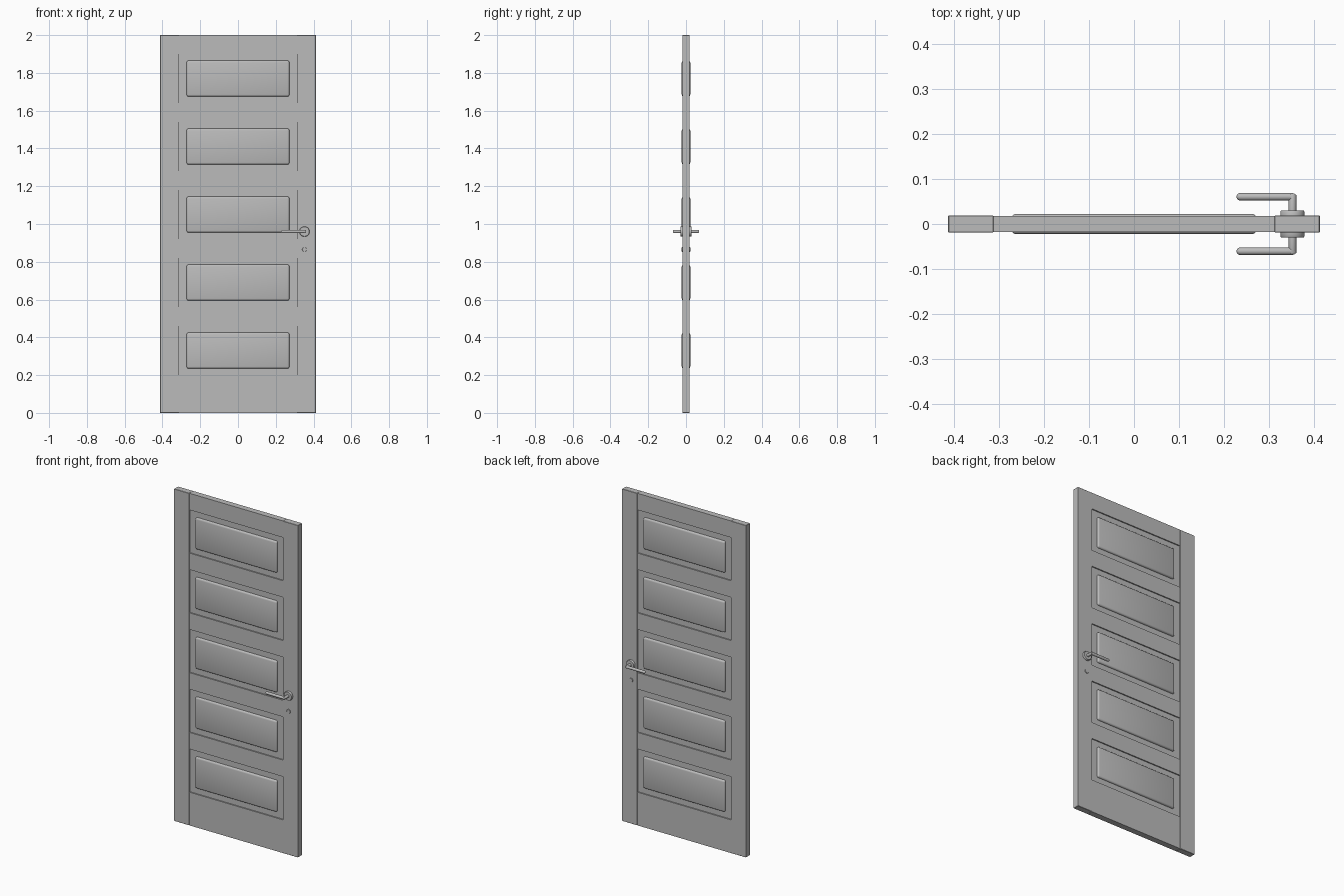
import bpy, bmesh, math
from mathutils import Matrix, Vector

if "Cube" in bpy.data.objects:
    bpy.data.objects.remove(bpy.data.objects["Cube"])

paint = bpy.data.materials.new("plain_grey")
paint.diffuse_color = (0.5, 0.5, 0.5, 1)
paint.use_nodes = True
paint.node_tree.nodes["Principled BSDF"].inputs["Base Color"].default_value = paint.diffuse_color


def finish(name, bm, bevel=0.0, segments=2):
    mesh = bpy.data.meshes.new(name)
    if bevel:
        bmesh.ops.bevel(bm, geom=bm.edges[:], offset=bevel, segments=segments,
                        profile=0.5, affect='EDGES')
    bm.normal_update()
    bm.to_mesh(mesh)
    bm.free()
    ob = bpy.data.objects.new(name, mesh)
    bpy.context.collection.objects.link(ob)
    mesh.materials.append(paint)
    bpy.context.view_layer.objects.active = ob
    ob.select_set(True)
    bpy.ops.object.shade_smooth_by_angle(angle=math.radians(35))
    ob.select_set(False)
    return ob


def box(name, x0, x1, y0, y1, z0, z1, bevel=0.0, segments=2):
    bm = bmesh.new()
    m = (Matrix.Translation(((x0 + x1) / 2, (y0 + y1) / 2, (z0 + z1) / 2))
         @ Matrix.Diagonal((x1 - x0, y1 - y0, z1 - z0, 1)))
    bmesh.ops.create_cube(bm, size=1, matrix=m)
    return finish(name, bm, bevel, segments)


def lathe(name, profile, origin, axis, sides=32):
    """Revolve (radius, distance) points about an axis through origin."""
    bm = bmesh.new()
    rot = Vector((0, 0, 1)).rotation_difference(Vector(axis)).to_matrix().to_4x4()
    m = Matrix.Translation(origin) @ rot
    rings = [[bm.verts.new(m @ Vector((r * math.cos(a), r * math.sin(a), d)))
              for a in (2 * math.pi * i / sides for i in range(sides))]
             for r, d in profile]
    for a, b in zip(rings, rings[1:]):
        for i in range(sides):
            j = (i + 1) % sides
            bm.faces.new((a[i], a[j], b[j], b[i]))
    bm.faces.new(rings[0][::-1])
    bm.faces.new(rings[-1])
    return finish(name, bm)


W, IN = 0.413, 0.312          # outer and inner edges of the stiles
T = 0.019                     # half thickness of the frame
centres = [0.33 + 0.36 * i for i in range(5)]

# Side stiles
box("left_stile", -W, -IN, -T, T, 0, 2, 0.0015, 1)
box("right_stile", IN, W, -T, T, 0, 2, 0.0015, 1)

# Cross rails between the panel openings
edges = [0.0] + [z + s * 0.13 for z in centres for s in (-1, 1)] + [2.0]
for i in range(0, len(edges), 2):
    box(f"rail_{i // 2}", -IN, IN, -T + 0.001, T - 0.001, edges[i], edges[i + 1])

# Recessed boards with raised, rounded fields on both faces
for i, z in enumerate(centres):
    box(f"recessed_board_{i}", -IN, IN, -0.011, 0.011, z - 0.13, z + 0.13)
    box(f"raised_field_{i}", -0.272, 0.272, -0.0225, 0.0225,
        z - 0.095, z + 0.095, 0.01, 3)

# Handle set on each side
HX, HZ = 0.352, 0.96
for side, s in (("front", -1), ("back", 1)):
    d = (0, s, 0)
    lathe(f"{side}_rosette", [(0.027, 0.017), (0.027, 0.027), (0.025, 0.030)],
          (HX, 0, HZ), d)
    lathe(f"{side}_handle_neck", [(0.0085, 0.028), (0.0085, 0.064), (0.0075, 0.066)],
          (HX, 0, HZ), d)
    # Lever with rounded tip
    lathe(f"{side}_lever", [(0.0075, -0.004), (0.0085, 0.004), (0.0085, 0.114),
                            (0.0078, 0.119), (0.0055, 0.1225), (0.002, 0.124)],
          (HX, s * 0.0605, HZ), (-1, 0, 0), 16)
    lathe(f"{side}_keyhole_cover", [(0.012, 0.017), (0.012, 0.022), (0.011, 0.023)],
          (HX, 0, 0.865), d)
